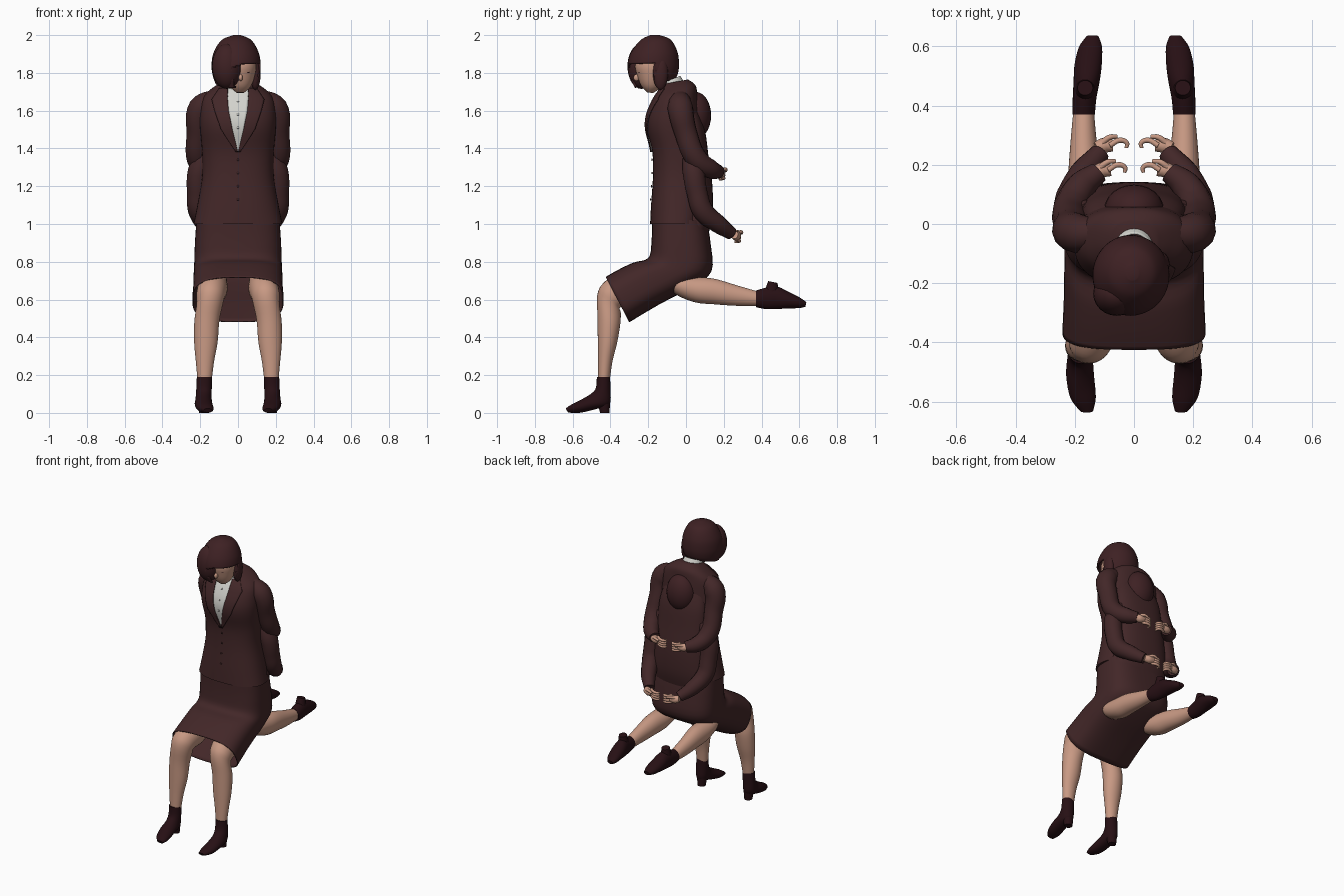
import bpy, bmesh, math
from mathutils import Vector
from mathutils.bvhtree import BVHTree

cube = bpy.data.objects.get("Cube")
if cube:
    bpy.data.objects.remove(cube)


def material(name, r, g, b):
    m = bpy.data.materials.new(name)
    m.use_nodes = True
    m.diffuse_color = (r, g, b, 1)
    node = m.node_tree.nodes["Principled BSDF"]
    node.inputs["Base Color"].default_value = (r, g, b, 1)
    node.inputs["Roughness"].default_value = 0.8
    return m


SUIT = material("suit brown", .055, .02, .021)
HAIR = material("hair brown", .048, .015, .017)
SHOE = material("shoe dark", .02, .005, .007)
SKIN = material("skin", .58, .32, .23)
SHIRT = material("shirt white", .65, .65, .61)


def finish(name, bm, mat):
    mesh = bpy.data.meshes.new(name)
    bm.to_mesh(mesh)
    bm.free()
    mesh.materials.append(mat)
    obj = bpy.data.objects.new(name, mesh)
    bpy.context.scene.collection.objects.link(obj)
    for p in mesh.polygons:
        p.use_smooth = True
    mesh.set_sharp_from_angle(angle=math.radians(50))
    return obj


def smooth_rows(rows, steps):
    """Catmull-Rom interpolation through rows of numbers."""
    out = []
    for i in range(len(rows) - 1):
        a, b, c, d = (rows[min(max(i + k, 0), len(rows) - 1)] for k in (-1, 0, 1, 2))
        for s in range(steps):
            t = s / steps
            out.append([.5 * (2*q + (r-p)*t + (2*p-5*q+4*r-s4)*t*t + (3*q-p-3*r+s4)*t**3)
                        for p, q, r, s4 in zip(a, b, c, d)])
    return out + [list(rows[-1])]


def loft(name, rows, mat, side=1, power=2.0, n=32, steps=4, caps=(True, True), drop=None):
    """Each row: centre x, front y, front z, back y, back z, half width."""
    bm = bmesh.new()
    rings = []
    for x, yf, zf, yb, zb, w in smooth_rows(rows, steps):
        ring = []
        for k in range(n):
            a = math.tau * k / n
            u, v = (math.copysign(abs(f(a)) ** (2 / power), f(a)) for f in (math.cos, math.sin))
            ring.append(bm.verts.new((side * (x + w * u), (yf+yb)/2 + (yb-yf)/2 * v,
                                      (zf+zb)/2 + (zb-zf)/2 * v)))
        rings.append(ring)
    for r, s in zip(rings, rings[1:]):
        for k in range(n):
            bm.faces.new((r[k], r[(k+1) % n], s[(k+1) % n], s[k]))
    for cap, ring in zip(caps, (rings[0], rings[-1])):
        if cap:
            bm.faces.new(ring)
    bmesh.ops.recalc_face_normals(bm, faces=bm.faces[:])
    if drop:
        bad = [f for f in bm.faces if drop(f.calc_center_median())]
        bmesh.ops.delete(bm, geom=bad, context='FACES')
    return finish(name, bm, mat)


def thicken(obj, t):
    mod = obj.modifiers.new("thickness", 'SOLIDIFY')
    mod.thickness = t
    mod.offset = -1


def ball(name, centre, size, mat):
    bm = bmesh.new()
    bmesh.ops.create_uvsphere(bm, u_segments=24, v_segments=14, radius=1)
    for v in bm.verts:
        v.co = Vector([c + s * q for c, s, q in zip(centre, size, v.co)])
    return finish(name, bm, mat)


def tubes(name, paths, mat):
    """Round tubes with a radius at each path point, in one mesh."""
    cu = bpy.data.curves.new(name, 'CURVE')
    cu.dimensions, cu.bevel_depth, cu.bevel_resolution = '3D', 1, 5
    cu.use_fill_caps, cu.resolution_u = True, 6
    for path in paths:
        sp = cu.splines.new('BEZIER')
        sp.bezier_points.add(len(path) - 1)
        for bp, (x, y, z, r) in zip(sp.bezier_points, path):
            bp.co, bp.radius = (x, y, z), r
            bp.handle_left_type = bp.handle_right_type = 'AUTO'
    tmp = bpy.data.objects.new(name + "_path", cu)
    bpy.context.scene.collection.objects.link(tmp)
    bpy.context.view_layer.update()
    mesh = bpy.data.meshes.new_from_object(tmp.evaluated_get(bpy.context.evaluated_depsgraph_get()))
    bm = bmesh.new()
    bm.from_mesh(mesh)
    bpy.data.objects.remove(tmp)
    bpy.data.meshes.remove(mesh)
    return finish(name, bm, mat)


# Jacket and the second back merged into it
jacket = loft("jacket", [
    (0, -.19, 1.0, .09, 1.0, .235), (0, -.185, 1.1, .1, 1.1, .215), (0, -.175, 1.25, .1, 1.25, .19),
    (0, -.178, 1.38, .09, 1.38, .19), (0, -.207, 1.5, .08, 1.5, .2), (0, -.203, 1.58, .07, 1.58, .2),
    (0, -.17, 1.66, .06, 1.68, .185), (0, -.14, 1.71, .05, 1.735, .13),
    (0, -.125, 1.74, .01, 1.765, .075)], SUIT, power=2.4, n=48)
loft("rear_jacket", [
    (0, -.06, 1.62, .06, 1.62, .14), (0, -.05, 1.5, .1, 1.5, .17), (0, -.05, 1.35, .12, 1.35, .18),
    (0, -.05, 1.2, .14, 1.2, .19), (0, -.05, 1.05, .14, 1.05, .2), (0, -.05, .95, .12, .95, .2)],
    SUIT, power=2.4)
ball("rear_head_hair", (0, .05, 1.575), (.1, .083, .125), HAIR)

# Seated skirt, open at the hem
skirt = loft("skirt", [
    (0, -.18, 1.02, .11, 1.02, .22), (0, -.183, .9, .13, .9, .228), (0, -.2, .82, .135, .75, .232),
    (0, -.28, .795, .03, .665, .235), (0, -.36, .757, -.14, .575, .237),
    (0, -.425, .72, -.3, .48, .242)], SUIT, power=2.9, n=48, caps=(True, False))
thicken(skirt, .006)

# Shirt front, lapels and buttons laid over the jacket
bm = bmesh.new()
bm.from_mesh(jacket.data)
tree = BVHTree.FromBMesh(bm)
bm.free()


def drape(name, rows, mat, lift, side=1):
    bm = bmesh.new()
    grid = []
    for z, a, b in [r for p, q in zip(rows, rows[1:]) for r in
                    ([u + (v - u) * s / 6 for u, v in zip(p, q)] for s in range(6))] + [rows[-1]]:
        line = []
        for k in range(9):
            x = side * (a + (b - a) * k / 8)
            hit = tree.ray_cast(Vector((x, -1, z)), Vector((0, 1, 0)))[0]
            line.append(bm.verts.new((x, hit.y - lift, z)))
        grid.append(line if side > 0 else line[::-1])
    for r, s in zip(grid, grid[1:]):
        for k in range(8):
            bm.faces.new((r[k], s[k], s[k+1], r[k+1]))
    obj = finish(name, bm, mat)
    thicken(obj, .007)


drape("shirt_front", [(1.725, -.065, .065), (1.6, -.05, .05), (1.5, -.03, .03),
                      (1.38, -.001, .001)], SHIRT, .005)
for side, word in ((1, "left"), (-1, "right")):
    drape(word + "_lapel", [(1.72, .055, .1), (1.66, .055, .14), (1.6, .05, .125),
                            (1.5, .03, .09), (1.38, .0, .012)], SUIT, .011, side)
for i, z in enumerate((1.34, 1.27, 1.2, 1.13, 1.65, 1.58, 1.51)):
    hit = tree.ray_cast(Vector((0, -1, z)), Vector((0, 1, 0)))[0]
    ball("button_%d" % (i + 1), (0, hit.y - .005, z), (.006, .004, .006), SUIT if i < 4 else SHIRT)

# Neck and collar
loft("neck", [(0, -.12, 1.66, -.03, 1.7, .05), (.005, -.14, 1.73, -.05, 1.75, .045),
              (.01, -.18, 1.78, -.07, 1.8, .048)], SKIN)
collar = loft("shirt_collar", [(0, -.148, 1.70, -.01, 1.75, .072), (0, -.152, 1.735, -.03, 1.785, .06)],
              SHIRT, caps=(False, False))
thicken(collar, .006)

# Bowed head with bobbed hair and a swept fringe
loft("face", [
    (.012, -.205, 1.697, -.175, 1.693, .02), (.012, -.236, 1.73, -.13, 1.725, .055),
    (.01, -.258, 1.785, -.1, 1.78, .078), (.008, -.268, 1.85, -.08, 1.85, .088),
    (.005, -.22, 1.93, -.1, 1.95, .06)], SKIN)
ball("nose", (.014, -.262, 1.775), (.011, .016, .018), SKIN)
for side, word in ((1, "left"), (-1, "right")):
    ball(word + "_eye", (.012 + side * .034, -.245, 1.803), (.014, .008, .007), SHOE)
bob = loft("hair_bob", [
    (-.005, -.19, 2.0, -.14, 2.0, .02), (-.008, -.245, 1.97, -.08, 1.975, .08),
    (-.01, -.295, 1.9, -.045, 1.91, .12), (-.01, -.31, 1.83, -.037, 1.84, .13),
    (-.01, -.295, 1.77, -.045, 1.79, .122), (-.01, -.27, 1.72, -.06, 1.765, .108)],
    HAIR, n=64, steps=8, caps=(True, False),
    drop=lambda c: c.y < -.165 and c.x > -.05 + (1.84 - c.z) * .3 and c.z < 1.85 - max(0, .03 - c.x) * .4)
thicken(bob, .012)
ball("hair_fringe", (-.058, -.235, 1.835), (.08, .075, .12), HAIR)
ball("hair_side_lock", (.092, -.135, 1.8), (.028, .04, .09), HAIR)


def hand(name, side, x, y, z):
    """Palm with four curled fingers and a thumb, pointing inwards."""
    paths = [[(x + .035, y - .01, z + .005, .022), (x + .01, y, z, .026), (x - .02, y + .002, z, .022)]]
    for k in range(4):
        h = z + .022 - k * .015
        paths.append([(x - .01, y, h, .009), (x - .045, y + .018, h - .004, .009),
                      (x - .068, y + .008, h - .008, .008), (x - .066, y - .008, h - .01, .006)])
    paths.append([(x + .015, y + .01, z + .015, .011), (x - .01, y + .028, z + .02, .009),
                  (x - .035, y + .03, z + .012, .007)])
    tubes(name, [[(side * a, b, c, r) for a, b, c, r in p] for p in paths], SKIN)


# Limbs, mirrored
for side, word in ((1, "left"), (-1, "right")):
    sleeve = [(.12, -.03, 1.665, .05), (.195, -.03, 1.615, .068), (.212, 0, 1.48, .06),
              (.212, .06, 1.34, .058), (.175, .13, 1.29, .05), (.12, .175, 1.275, .036)]
    rear = [(.15, .03, 1.4, .045), (.205, .04, 1.28, .06), (.214, .06, 1.16, .056),
            (.208, .09, 1.07, .056), (.17, .17, 1.0, .048), (.115, .24, .95, .034)]
    for label, path in (("_sleeve", sleeve), ("_rear_sleeve", rear)):
        tubes(word + label, [[(side * x, y, z, r) for x, y, z, r in path]], SUIT)
    hand(word + "_hand", side, .098, .182, 1.27)
    hand(word + "_rear_hand", side, .092, .265, .938)

    loft(word + "_leg", [
        (.13, -.2, .76, -.1, .66, .07), (.135, -.36, .735, -.25, .58, .08),
        (.145, -.44, .685, -.345, .56, .075), (.15, -.47, .62, -.345, .53, .069),
        (.165, -.468, .5, -.348, .47, .066), (.17, -.467, .38, -.365, .37, .062),
        (.175, -.466, .27, -.39, .27, .048), (.177, -.466, .16, -.405, .16, .036)], SKIN, side)
    loft(word + "_shoe", [
        (.178, -.472, .19, -.402, .19, .04), (.18, -.478, .13, -.4, .12, .041),
        (.182, -.505, .1, -.405, .045, .043), (.182, -.555, .07, -.47, .022, .047),
        (.172, -.605, .045, -.565, 0, .043), (.16, -.637, .024, -.625, .002, .022)], SHOE, side)
    loft(word + "_shoe_heel", [(.18, -.47, .06, -.402, .06, .034), (.18, -.455, 0, -.405, 0, .026)],
         SHOE, side)

    loft(word + "_rear_leg", [
        (.15, -.1, .68, -.08, .71, .03), (.155, -.05, .625, -.05, .73, .06),
        (.16, .05, .585, .05, .72, .065), (.165, .15, .575, .15, .71, .058),
        (.17, .27, .567, .27, .675, .045), (.17, .39, .567, .39, .64, .034)], SKIN, side)
    loft(word + "_rear_shoe", [
        (.17, .37, .56, .37, .647, .038), (.167, .42, .55, .43, .665, .04),
        (.16, .48, .55, .485, .668, .044), (.155, .54, .553, .535, .645, .046),
        (.147, .6, .555, .595, .615, .039), (.14, .632, .562, .637, .587, .02)], SHOE, side)
    loft(word + "_rear_shoe_heel", [(.165, .415, .64, .49, .64, .034), (.165, .435, .698, .485, .688, .026)],
         SHOE, side)
